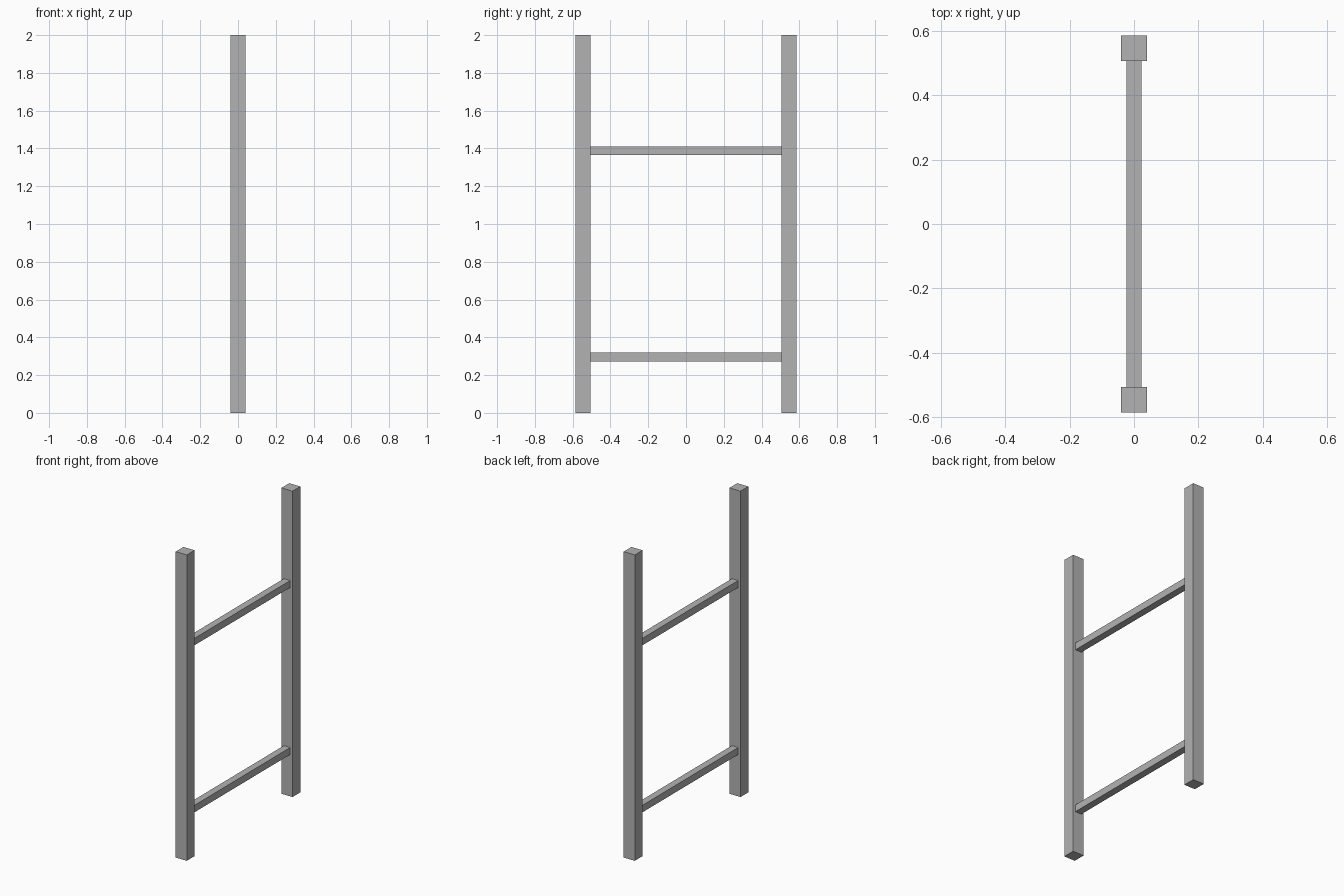
import bpy

if "Cube" in bpy.data.objects:
    bpy.data.objects.remove(bpy.data.objects["Cube"])

# Single plain grey finish
grey = bpy.data.materials.new("grey")
grey.diffuse_color = (0.45, 0.45, 0.45, 1.0)
grey.use_nodes = True
grey.node_tree.nodes["Principled BSDF"].inputs["Base Color"].default_value = grey.diffuse_color


def box(name, center, size):
    bpy.ops.mesh.primitive_cube_add(size=1, location=center)
    obj = bpy.context.object
    obj.name = name
    obj.scale = size
    bpy.ops.object.transform_apply(location=False, rotation=False, scale=True)
    obj.data.materials.append(grey)
    return obj


POST = 0.08       # square post thickness
RAIL = 0.046      # square rail thickness
POST_Y = 0.546    # distance of each post from the centre
SPAN = 2 * POST_Y - POST

# Upright posts
for side, label in ((-1, "front"), (1, "back")):
    box(label + "_post", (0, side * POST_Y, 1.0), (POST, POST, 2.0))

# Cross rails fitted between the posts
for label, z in (("lower", 0.296), ("upper", 1.388)):
    box(label + "_rail", (0, 0, z), (RAIL, SPAN, RAIL))
